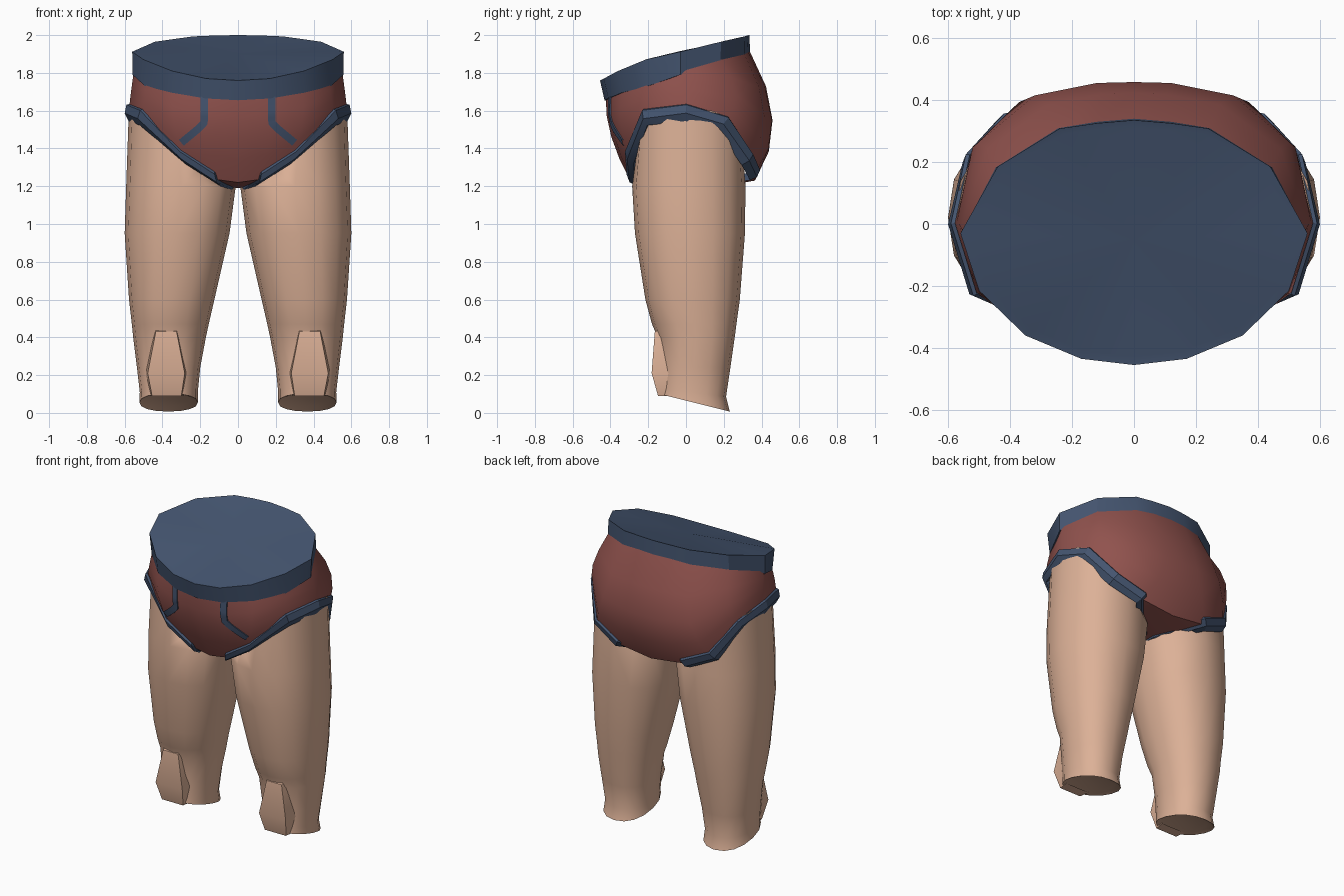
import bpy, bmesh, math
from mathutils import Vector
from mathutils.bvhtree import BVHTree

if "Cube" in bpy.data.objects:
    bpy.data.objects.remove(bpy.data.objects["Cube"])


def material(name, rgb):
    m = bpy.data.materials.new(name)
    m.diffuse_color = (*rgb, 1)
    m.use_nodes = True
    m.node_tree.nodes["Principled BSDF"].inputs["Base Color"].default_value = m.diffuse_color
    return m


SKIN = material("skin", (0.72, 0.44, 0.31))
RED = material("brick_red", (0.28, 0.085, 0.075))
BLUE = material("navy_blue", (0.058, 0.09, 0.16))


def finish(bm, name, mat, angle, recalc=True):
    """Turn a right-hand half into a mirrored, shaded object."""
    if recalc:
        bmesh.ops.recalc_face_normals(bm, faces=bm.faces)
    me = bpy.data.meshes.new(name)
    bm.to_mesh(me)
    me.materials.append(mat)
    me.shade_smooth()
    me.set_sharp_from_angle(angle=math.radians(angle))
    ob = bpy.data.objects.new(name, me)
    bpy.context.collection.objects.link(ob)
    mod = ob.modifiers.new("mirror", 'MIRROR')
    mod.merge_threshold = 0.0005
    return ob


def loft(bm, rows, closed):
    """Bridge successive rows of points with quads."""
    vs = [[bm.verts.new(p) for p in r] for r in rows]
    n = len(vs[0])
    for a, b in zip(vs, vs[1:]):
        for i in range(n if closed else n - 1):
            j = (i + 1) % n
            bm.faces.new((a[i], a[j], b[j], b[i]))
    return vs


# Columns run from front centre round the side to back centre: waist, middle, leg hem
COLUMNS = [
    ((0, -.425, 1.67), (0, -.395, 1.46), (0, -.29, 1.22)),
    ((.17, -.405, 1.68), (.17, -.385, 1.48), (.11, -.285, 1.235)),
    ((.345, -.335, 1.71), (.34, -.345, 1.53), (.29, -.295, 1.35)),
    ((.485, -.20, 1.76), (.495, -.225, 1.66), (.515, -.215, 1.56)),
    ((.55, -.03, 1.82), (.565, 0, 1.71), (.58, 0, 1.585)),
    ((.44, .18, 1.88), (.50, .265, 1.68), (.535, .19, 1.53)),
    ((.24, .305, 1.91), (.32, .415, 1.57), (.43, .32, 1.34)),
    ((.12, .325, 1.92), (.12, .455, 1.55), (.25, .36, 1.26)),
    ((0, .335, 1.92), (0, .458, 1.55), (0, .365, 1.23)),
]
COLUMNS = [[Vector(p) for p in c] for c in COLUMNS]


def along(c, t):
    """Quadratic through the three points of a column."""
    return (c[0] * (2 * (t - .5) * (t - 1)) + c[1] * (4 * t * (1 - t))
            + c[2] * (2 * t * (t - .5)))


# Briefs body with the strip between the legs
bm = bmesh.new()
rows = loft(bm, [[along(c, t) for c in COLUMNS] for t in (0, .25, .5, .75, 1)], False)
hem = rows[-1]
strip = [(hem[0], hem[1])]
for y, z in ((-.12, 1.19), (.15, 1.19)):
    strip.append((bm.verts.new((0, y, z)), bm.verts.new((.07, y, z + .01))))
strip.append((hem[8], hem[7]))
for a, b in zip(strip, strip[1:]):
    bm.faces.new((a[0], a[1], b[1], b[0]))
bmesh.ops.recalc_face_normals(bm, faces=bm.faces)
bm.normal_update()
if rows[2][4].normal.x < 0:
    bmesh.ops.reverse_faces(bm, faces=bm.faces)
    bm.normal_update()
tree = BVHTree.FromBMesh(bm)

# Leg trim: a folded band following each leg opening
loop = [(hem[i].co.copy(), (rows[3][i].co - hem[i].co).normalized(), hem[i].normal.copy())
        for i in range(1, 8)]
loop += [(s[1].co.copy(), Vector((-1, 0, 0)), s[1].normal.copy()) for s in strip[2:0:-1]]
finish(bm, "briefs_body", RED, 50, recalc=False)

bm = bmesh.new()
loft(bm, [[p + u * .05 + n * .003 for p, u, n in loop],
          [p + u * .045 + n * .016 for p, u, n in loop],
          [p + n * .02 for p, u, n in loop],
          [p - u * .04 - n * .005 for p, u, n in loop],
          [p - u * .02 - n * .04 for p, u, n in loop]], True)
finish(bm, "leg_trim", BLUE, 25)

# Fly piping: thin strips laid on the front of the briefs
PATH = [Vector(p) for p in ((.18, 1.70), (.178, 1.60), (.18, 1.535), (.215, 1.50), (.30, 1.43))]
samples = [a.lerp(b, k / 4) for a, b in zip(PATH, PATH[1:]) for k in range(4)] + [PATH[-1]]
left, right = [], []
for i, p in enumerate(samples):
    d = (samples[min(i + 1, len(samples) - 1)] - samples[max(i - 1, 0)]).normalized()
    for side, out in ((-1, left), (1, right)):
        q = p + Vector((-d.y, d.x)) * side * .02
        hit = tree.ray_cast(Vector((q.x, -1, q.y)), Vector((0, 1, 0)))[0]
        out.append((hit or Vector((q.x, -.36, q.y))) - Vector((0, .007, 0)))
back = Vector((0, .009, 0))
bm = bmesh.new()
loft(bm, [[p + back for p in left], left, right, [p + back for p in right]], False)
finish(bm, "fly_piping", BLUE, 30)

# Waistband with closed, slightly rimmed top
TOP = [(0, -.455, 1.76), (.17, -.435, 1.77), (.35, -.36, 1.81), (.50, -.215, 1.87),
       (.56, -.03, 1.912), (.44, .185, 1.965), (.24, .308, 1.993), (.12, .325, 1.998),
       (0, .335, 2.0)]
top = [Vector(p) for p in TOP]
low = [Vector((c[0].x * 1.015, c[0].y * 1.015, c[0].z - .015)) for c in COLUMNS]
for i in (3, 4, 5):
    low[i].z -= .015
inner = [Vector((p.x * .945, p.y * .94, p.z + .004 - .012 * (p.y > 0))) for p in top]
bm = bmesh.new()
rings = loft(bm, [[Vector((p.x * .95, p.y * .95, p.z)) for p in low], low, top, inner], False)
centre = bm.verts.new((0, -.05, 1.90))
for a, b in zip(rings[3], rings[3][1:]):
    bm.faces.new((a, b, centre))
finish(bm, "waistband", BLUE, 28)

# Legs: height, inner x, outer x, front y, back y, forward slope of the ring
RINGS = [
    (1.20, .012, .592, -.285, .315, 0),
    (.95, .045, .60, -.27, .312, 0),
    (.60, .125, .577, -.215, .285, 0),
    (.47, .155, .562, -.18, .267, 0),
    (.40, .17, .555, -.15, .258, 0),
    (.24, .20, .535, -.145, .235, 0),
    (.11, .213, .52, -.145, .212, -.14),
    (.055, .213, .522, -.15, .232, -.25),
    (.07, .25, .485, -.10, .18, -.22),
]
SIDES = 16


def leg_ring(z, x0, x1, y0, y1, slope):
    pts = []
    for i in range(SIDES):
        a = 2 * math.pi * i / SIDES
        c, s = (math.copysign(abs(f) ** .9, f) for f in (math.cos(a), math.sin(a)))
        x, dy = (x0 + x1) / 2 + c * (x1 - x0) / 2, s * (y1 - y0) / 2
        pts.append(Vector((x, (y0 + y1) / 2 + dy, z + slope * dy)))
    return pts


bm = bmesh.new()
upper = leg_ring(1.2, .05, .578, -.26, .30, 0)
for p in upper:
    p.z += .40 * max(0, min(1, (p.x - .1) / .45))
rings = loft(bm, [upper] + [leg_ring(*r) for r in RINGS], True)
bm.faces.new(rings[0])
bm.faces.new(rings[-1])
finish(bm, "leg", SKIN, 45)

# Raised tapering fold on the front of each shin
FRONT = [(.325, -.165, .43), (.435, -.165, .43), (.478, -.182, .21),
         (.455, -.148, .09), (.30, -.148, .09), (.282, -.182, .21)]
bm = bmesh.new()
f = [Vector(p) for p in FRONT]
b = [Vector((.38 + (p.x - .38) * 1.12, -.08, p.z + (.04 if p.z > .4 else 0))) for p in f]
fold = loft(bm, [b, f], True)[1]
bm.faces.new((fold[0], fold[1], fold[2], fold[5]))
bm.faces.new((fold[5], fold[2], fold[3], fold[4]))
finish(bm, "shin_fold", SKIN, 40)
